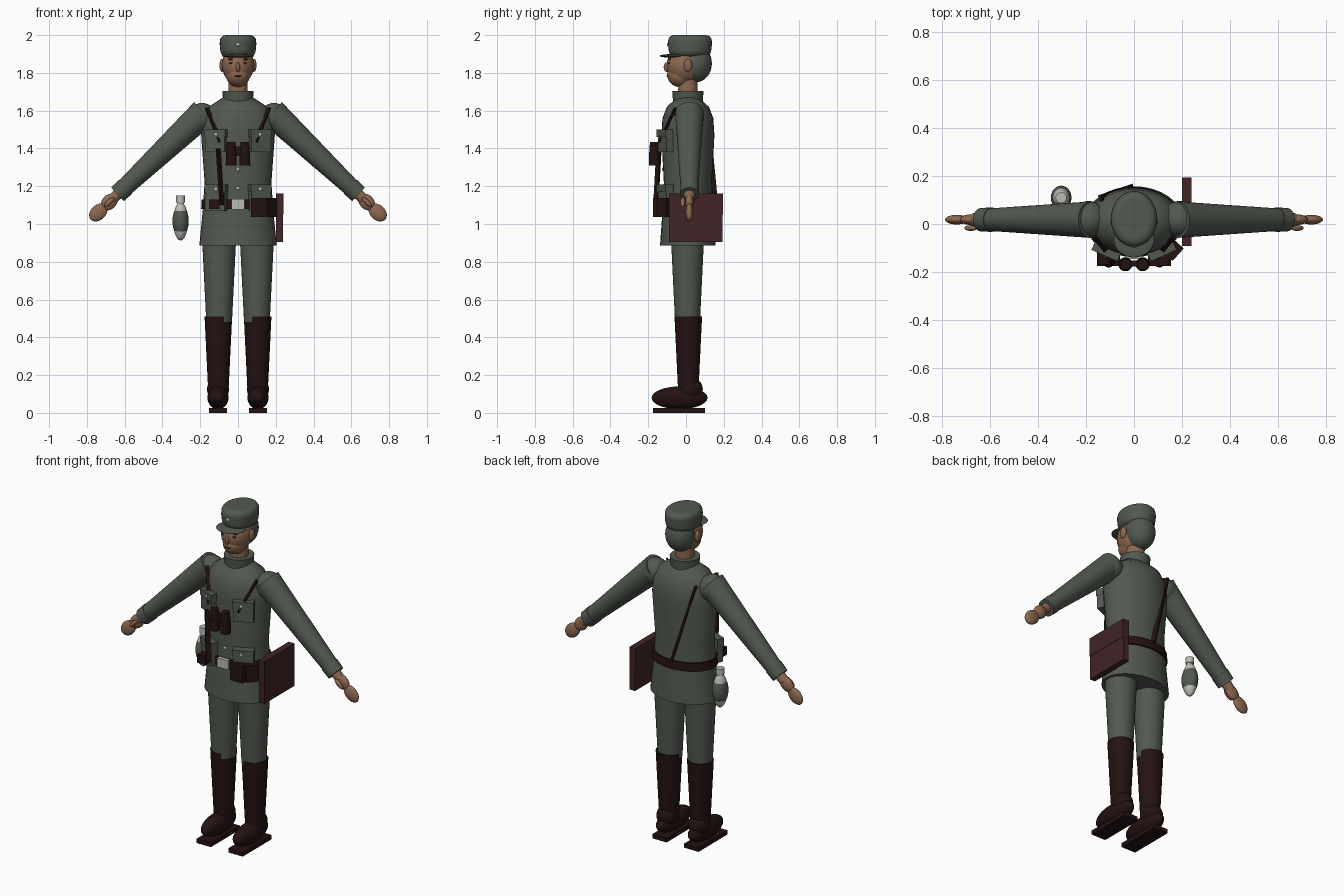
import bpy, math
from mathutils import Vector

cube = bpy.data.objects.get("Cube")
if cube:
    bpy.data.objects.remove(cube, do_unlink=True)


def material(name, red, green, blue):
    colour = (red, green, blue, 1)
    result = bpy.data.materials.new(name)
    result.use_nodes = True
    result.diffuse_color = colour
    result.node_tree.nodes["Principled BSDF"].inputs["Base Color"].default_value = colour
    return result


CLOTH = material("grey green cloth", .085, .1, .08)
SKIN = material("skin", .27, .14, .08)
LEATHER = material("dark leather", .018, .006, .006)
CASE = material("brown leather", .05, .018, .02)
METAL = material("pale metal", .5, .5, .46)
DARK = material("dark features", .03, .015, .012)
SIDES = 32


def finish(part, name, mat, smooth=True):
    part.name = name
    part.data.materials.append(mat)
    if smooth:
        bpy.ops.object.select_all(action="DESELECT")
        part.select_set(True)
        bpy.context.view_layer.objects.active = part
        bpy.ops.object.shade_smooth_by_angle(angle=math.radians(40))
    return part


def loft(name, mat, centre, depth, rings):
    """Capped stack of ellipses, each given as (height, half width); depth is the y:x ratio."""
    verts, faces = [], []
    for height, radius in rings:
        for step in range(SIDES):
            turn = math.tau * step / SIDES
            verts.append((centre[0] + radius * math.cos(turn),
                          centre[1] + radius * depth * math.sin(turn), height))
    for start in range(0, len(verts) - SIDES, SIDES):
        for step in range(SIDES):
            after = (step + 1) % SIDES
            faces.append((start + step, start + after,
                          start + SIDES + after, start + SIDES + step))
    faces.append(range(SIDES - 1, -1, -1))
    faces.append(range(len(verts) - SIDES, len(verts)))
    mesh = bpy.data.meshes.new(name)
    mesh.from_pydata(verts, [], [tuple(face) for face in faces])
    part = bpy.data.objects.new(name, mesh)
    bpy.context.collection.objects.link(part)
    return finish(part, name, mat)


def aim(part, direction):
    part.rotation_euler = Vector(direction).to_track_quat("Z", "Y").to_euler()


def ball(name, mat, location, radii):
    bpy.ops.mesh.primitive_uv_sphere_add(segments=SIDES, ring_count=SIDES // 2, location=location)
    part = bpy.context.object
    part.scale = radii
    return finish(part, name, mat)


def button(name, location, size=.01):
    return ball(name, METAL, location, (size, size / 2, size))


def rod(name, mat, start, end, start_radius, end_radius):
    start, end = Vector(start), Vector(end)
    bpy.ops.mesh.primitive_cone_add(vertices=SIDES, radius1=start_radius, radius2=end_radius,
                                    depth=(end - start).length, location=(start + end) / 2)
    part = bpy.context.object
    aim(part, end - start)
    return finish(part, name, mat)


def box(name, mat, location, size, yaw=0):
    bpy.ops.mesh.primitive_cube_add(size=1, location=location, rotation=(0, 0, math.radians(yaw)))
    part = bpy.context.object
    part.scale = size
    return finish(part, name, mat, smooth=False)


def strap(name, start, end, width):
    start, end = Vector(start), Vector(end)
    part = box(name, LEATHER, (start + end) / 2, (width, width / 2, (end - start).length))
    aim(part, end - start)


# Tunic, collar and belt share one vertical axis
spine = (0, .01)
loft("tunic", CLOTH, spine, .72,
     [(.885, .205), (1.08, .186), (1.22, .177), (1.47, .195),
      (1.56, .187), (1.62, .155), (1.67, .08)])
loft("collar", CLOTH, spine, 1, [(1.64, .078), (1.705, .083)])
loft("belt", LEATHER, spine, .74, [(1.08, .195), (1.13, .192)])
box("buckle", METAL, (0, -.137, 1.105), (.07, .02, .054))

# Head and face
loft("neck", SKIN, spine, 1, [(1.66, .052), (1.78, .05)])
ball("head", SKIN, (0, -.005, 1.84), (.085, .098, .1))
ball("jaw", SKIN, (0, -.03, 1.79), (.064, .07, .065))
ball("nose", SKIN, (0, -.1, 1.83), (.011, .018, .026))
ball("mouth", DARK, (0, -.097, 1.783), (.022, .006, .004))

# Cap with a rounded crown, a visor and a deep back
cap = loft("cap", CLOTH, (0, .021), 1.2, [(1.885, .09), (1.95, .097), (2, .095)])
rounding = cap.modifiers.new("rounded crown", "BEVEL")
rounding.width = .03
rounding.segments = 5
rounding.limit_method = "ANGLE"
rounding.angle_limit = math.radians(60)
ball("cap_back", CLOTH, (0, .052, 1.85), (.083, .085, .1))
ball("cap_visor", CLOTH, (0, -.065, 1.89), (.085, .075, .01))
button("cap_badge", (0, -.095, 1.95))

for s, side in ((-1, "right"), (1, "left")):
    # Face details
    ball(side + "_ear", SKIN, (s * .085, .01, 1.84), (.013, .022, .035))
    ball(side + "_eye", DARK, (s * .036, -.09, 1.853), (.012, .006, .006))
    ball(side + "_eyebrow", DARK, (s * .036, -.087, 1.872), (.018, .006, .004))

    # Sleeve and hand, placed by distance along the arm
    shoulder = Vector((s * .18, .018, 1.59))
    along = Vector((s * .73, 0, -.69)).normalized()
    ball(side + "_shoulder", CLOTH, (s * .19, .02, 1.565), [.076] * 3)
    rod(side + "_sleeve", CLOTH, shoulder, shoulder + along * .62, .076, .045)
    rod(side + "_cuff", CLOTH, shoulder + along * .57, shoulder + along * .63, .051, .049)
    rod(side + "_wrist", SKIN, shoulder + along * .6, shoulder + along * .67, .03, .028)
    palm = ball(side + "_palm", SKIN, shoulder + along * .69, (.022, .038, .05))
    fingers = ball(side + "_fingers", SKIN, shoulder + along * .77, (.02, .04, .055))
    thumb = ball(side + "_thumb", SKIN, palm.location, (.012, .013, .035))
    thumb.location.y -= .035
    for part in (palm, fingers, thumb):
        aim(part, along)

    # Trouser leg and boot
    ankle = s * .106
    loft(side + "_trouser_leg", CLOTH, (s * .1, .008), .97, [(.48, .068), (.6, .074), (.92, .09)])
    loft(side + "_boot_shaft", LEATHER, (s * .104, .012), 1, [(.1, .053), (.2, .058), (.51, .073)])
    ball(side + "_boot_ankle", LEATHER, (ankle, .025, .125), (.058, .064, .062))
    ball(side + "_boot_foot", LEATHER, (ankle, -.034, .08), (.056, .148, .06))
    box(side + "_boot_sole", LEATHER, (ankle, -.037, .0125), (.095, .275, .025))

    # Pockets with flaps and buttons
    for level, top, height in (("chest", 1.5, .12), ("hip", 1.21, .14)):
        name = side + "_" + level + "_pocket"
        across, yaw = s * .115, s * 24
        box(name, CLOTH, (across, -.108, top - height / 2), (.112, .04, height), yaw)
        box(name + "_flap", CLOTH, (across, -.112, top - .02), (.118, .044, .04), yaw)
        button(name + "_button", (across, -.135, top - .025))

    # Shoulder straps and binocular halves
    strap(side + "_front_strap", (s * .165, -.055, 1.615), (s * .095, -.138, 1.435), .02)
    lens = Vector((s * .036, -.168, 1.31))
    middle, top = lens + Vector((0, 0, .07)), lens + Vector((0, 0, .125))
    rod(side + "_binocular_barrel", LEATHER, lens, middle, .029, .028)
    rod(side + "_binocular_eyepiece", LEATHER, middle, top, .026, .023)

# Tunic buttons
for number in range(5):
    button("tunic_button_" + str(number), (0, -.1 if number == 4 else -.122, 1.19 + number / 10))

# Carried equipment
box("binocular_bridge", LEATHER, (0, -.165, 1.385), (.05, .025, .05))
strap("hanging_strap", (-.105, -.143, 1.4), (-.085, -.16, 1.1), .026)
strap("back_strap", (-.14, .108, 1.59), (-.008, .153, 1.12), .028)
box("left_pouch", LEATHER, (.11, -.137, 1.087), (.082, .075, .1))
box("left_side_pouch", LEATHER, (.162, -.108, 1.087), (.07, .06, .1), yaw=48)
box("right_pouch", LEATHER, (-.125, -.14, 1.105), (.055, .06, .05))
box("map_case", CASE, (.22, .052, 1.033), (.036, .284, .254))
box("map_case_flap", CASE, (.22, .052, 1.105), (.04, .286, .112))

# Water bottle
bottle = Vector((-.304, .11, 1.015))
neck, mouth, tip = (bottle + Vector((0, 0, rise)) for rise in (.07, .1, .135))
ball("bottle_body", METAL, bottle, (.039, .045, .102))
ball("bottle_cover", CLOTH, bottle, (.043, .05, .084))
rod("bottle_neck", METAL, neck, mouth, .02, .018)
rod("bottle_cap", METAL, mouth, tip, .023, .023)
